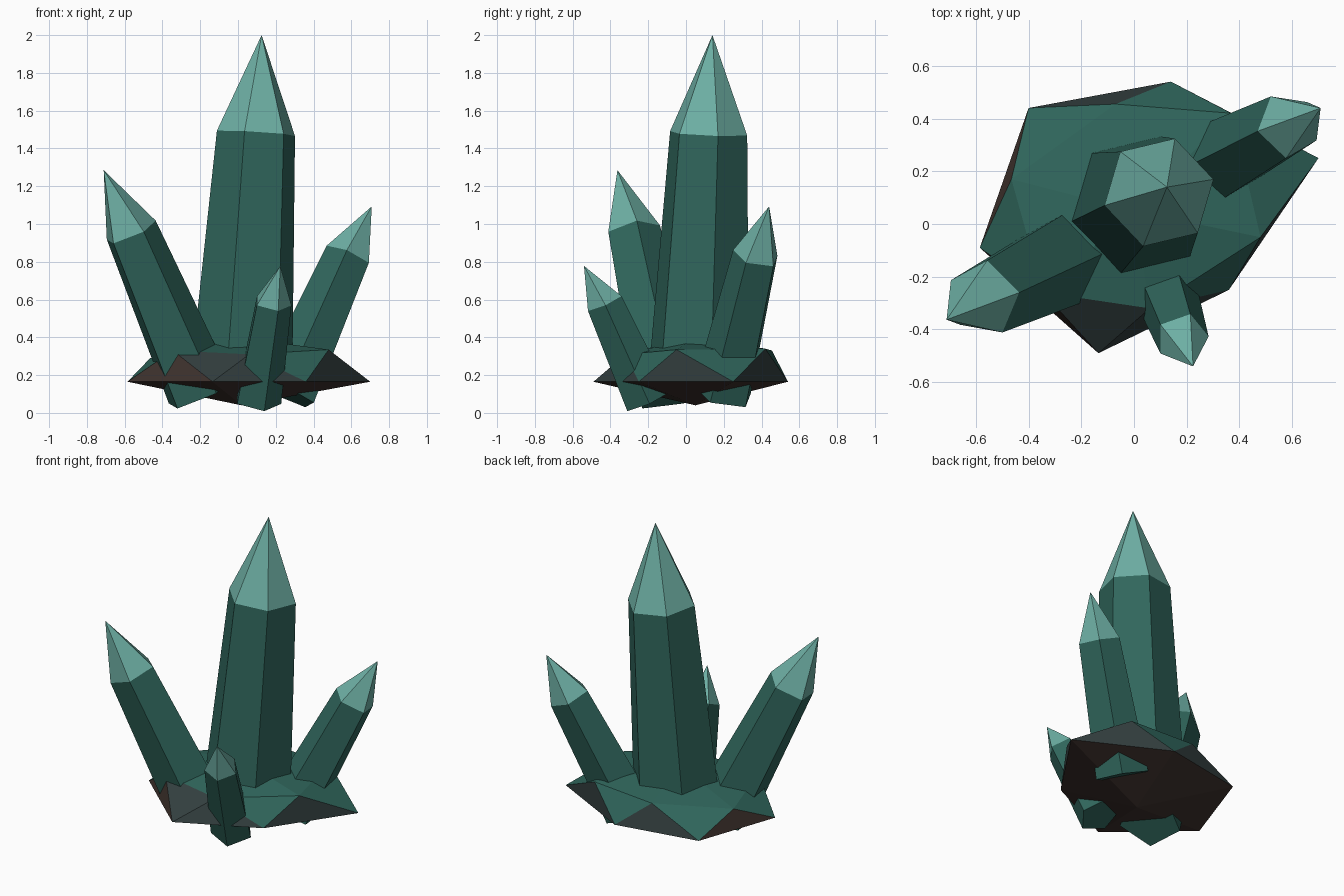
import bpy, bmesh
from math import cos, sin, pi, radians
from mathutils import Vector

if "Cube" in bpy.data.objects:
    bpy.data.objects.remove(bpy.data.objects["Cube"], do_unlink=True)


def material(name, r, g, b):
    """Flat material from sRGB bytes, stored as linear values."""
    linear = [((c / 255 + 0.055) / 1.055) ** 2.4 for c in (r, g, b)] + [1]
    mat = bpy.data.materials.new(name)
    mat.use_nodes = True
    mat.diffuse_color = linear
    bsdf = mat.node_tree.nodes["Principled BSDF"]
    bsdf.inputs["Base Color"].default_value = linear
    bsdf.inputs["Roughness"].default_value = 0.8
    return mat


TEAL = material("deep teal", 48, 102, 92)
TIP = material("pale teal", 110, 176, 165)
SLATE = material("slate rock", 51, 63, 63)
BROWN = material("brown rock", 66, 53, 48)


def finish(bm, name, mats):
    bmesh.ops.recalc_face_normals(bm, faces=bm.faces)
    mesh = bpy.data.meshes.new(name)
    bm.to_mesh(mesh)
    bm.free()
    for m in mats:
        mesh.materials.append(m)
    obj = bpy.data.objects.new(name, mesh)
    bpy.context.collection.objects.link(obj)
    return obj


def crystal(name, sides, base, shoulder, tip, base_r, shoulder_r, phase):
    """Tapered prism with a pointed end; rings stand square to the axis."""
    base, shoulder, tip = Vector(base), Vector(shoulder), Vector(tip)
    axis = (shoulder - base).normalized()
    side = Vector((0, 0, 1)).cross(axis).normalized()
    down = side.cross(axis)
    bm = bmesh.new()

    def ring(centre, r):
        angles = [radians(phase) + 2 * pi * i / sides for i in range(sides)]
        return [bm.verts.new(centre + r * (cos(a) * down + sin(a) * side))
                for a in angles]

    low, high, apex = ring(base, base_r), ring(shoulder, shoulder_r), bm.verts.new(tip)
    bm.faces.new(low)
    for i in range(sides):
        j = (i + 1) % sides
        bm.faces.new((low[i], low[j], high[j], high[i]))
        bm.faces.new((high[i], high[j], apex)).material_index = 1
    return finish(bm, name, [TEAL, TIP])


# Crystals
crystal("main_crystal", 6, (0.015, 0.065, 0.13), (0.095, 0.12, 1.48),
        (0.125, 0.14, 2.0), 0.28, 0.213, -21)
crystal("right_crystal", 5, (-0.205, -0.10, 0.10), (-0.569, -0.281, 0.957),
        (-0.711, -0.363, 1.285), 0.19, 0.148, 20)
crystal("left_crystal", 5, (0.26, 0.20, 0.10), (0.583, 0.373, 0.83),
        (0.708, 0.44, 1.093), 0.165, 0.128, 20)
crystal("front_crystal", 5, (0.10, -0.20, 0.065), (0.182, -0.432, 0.583),
        (0.224, -0.54, 0.778), 0.13, 0.102, 0)

# Rock: a wide rim, an upper ring set between the rim corners, and two centres
RIM = [(0.70, 0.25), (0.14, 0.54), (-0.40, 0.44),
       (-0.585, -0.09), (-0.135, -0.49), (0.36, -0.25)]
UPPER = [(0.37, 0.42, 0.34), (-0.07, 0.455, 0.33), (-0.465, 0.17, 0.29),
         (-0.345, -0.26, 0.33), (0.06, -0.32, 0.31), (0.48, -0.05, 0.335)]
bm = bmesh.new()
rim = [bm.verts.new((x, y, 0.165)) for x, y in RIM]
upper = [bm.verts.new(p) for p in UPPER]
crown = bm.verts.new((0, 0.05, 0.40))
keel = bm.verts.new((0.02, 0.05, 0.04))
for i in range(6):
    j = (i + 1) % 6
    # steep flank: brown on the two right-hand faces, slate elsewhere
    bm.faces.new((rim[i], rim[j], upper[i])).material_index = 2 if i in (2, 3) else 1
    # sloping shoulder: teal except at the front corner
    bm.faces.new((rim[j], upper[j], upper[i])).material_index = 1 if j == 4 else 0
    bm.faces.new((upper[i], upper[j], crown)).material_index = 0
    bm.faces.new((rim[j], rim[i], keel)).material_index = 2
finish(bm, "rock_base", [TEAL, SLATE, BROWN])
